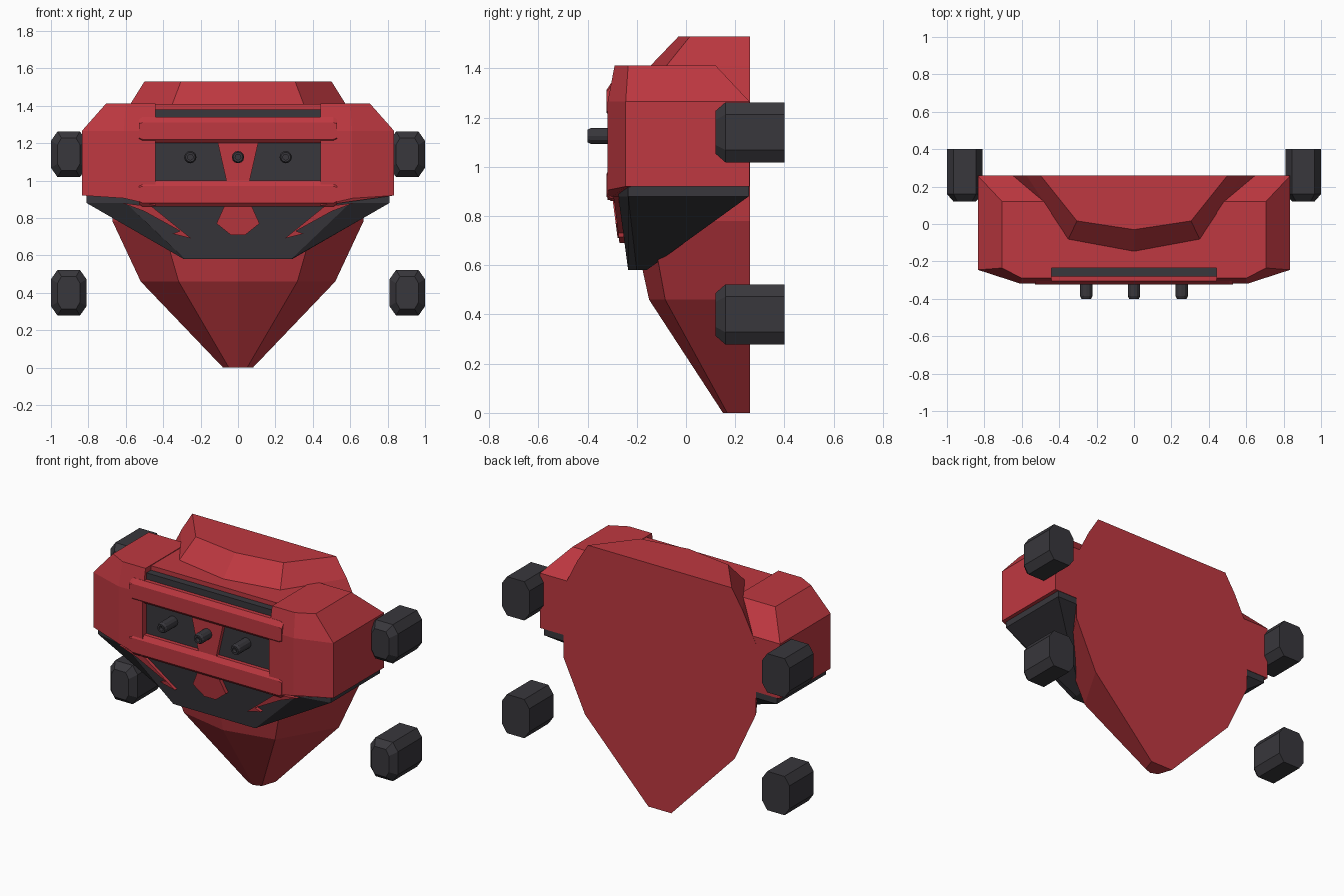
import bpy, bmesh, math

cube = bpy.data.objects.get("Cube")
if cube:
    bpy.data.objects.remove(cube, do_unlink=True)


def make_material(name, rgb):
    mat = bpy.data.materials.new(name)
    mat.use_nodes = True
    mat.diffuse_color = (*rgb, 1)
    mat.node_tree.nodes["Principled BSDF"].inputs["Base Color"].default_value = (*rgb, 1)
    return mat


RED = make_material("red paint", (0.52, 0.04, 0.052))
DARK = make_material("dark grey", (0.04, 0.038, 0.045))


def loft(name, rings, mat):
    """Skin a closed solid through rings of equal point count."""
    bm = bmesh.new()
    loops = [[bm.verts.new(p) for p in ring] for ring in rings]
    for a, b in zip(loops, loops[1:]):
        n = len(a)
        for i in range(n):
            j = (i + 1) % n
            bm.faces.new((a[i], a[j], b[j], b[i]))
    bm.faces.new(loops[0])
    bm.faces.new(loops[-1])
    bmesh.ops.recalc_face_normals(bm, faces=bm.faces)
    mesh = bpy.data.meshes.new(name)
    bm.to_mesh(mesh)
    bm.free()
    mesh.materials.append(mat)
    obj = bpy.data.objects.new(name, mesh)
    bpy.context.collection.objects.link(obj)
    return obj


def mirrored(half):
    """Close a half outline (x, y, z) across x = 0."""
    return half + [(-x, y, z) for x, y, z in reversed(half) if x > 0]


def plate(name, outline, front, back, mat):
    """Front-facing plate; front and back give y for a height z."""
    return loft(name, [[(x, f(z), z) for x, z in outline] for f in (front, back)], mat)


# Shield-shaped main body: height, half width, front y
BACK = 0.26
sections = [(0, 0.08, 0.15), (0.46, 0.52, -0.15), (0.78, 0.67, -0.22),
            (1.22, 0.67, -0.22), (1.41, 0.575, -0.145), (1.53, 0.50, -0.03)]
rings = []
for z, w, f in sections:
    crease = f + (BACK - f) * 0.16
    rings.append(mirrored([(w, BACK, z), (w * 0.61, crease, z), (0, f, z)]))
loft("main_body", rings, RED)

# Dark tapered skirt under the shoulders
skirt_rings = []
for z in (0.92, 0.88):
    skirt_rings.append(mirrored([(0.81, 0.255, z), (0.81, -0.235, z), (0.6, -0.275, z)]))
skirt_rings.append(mirrored([(0.29, -0.16, 0.58), (0.29, -0.2, 0.58), (0.285, -0.235, 0.58)]))
loft("lower_skirt", skirt_rings, DARK)


def skirt_front(z):
    return -0.275 + (0.88 - z) * 0.13


# Deck between the shoulders, and the recessed front panel
def box(name, w, y0, y1, z0, z1, mat):
    loft(name, [[(-w, y0, z), (w, y0, z), (w, y1, z), (-w, y1, z)] for z in (z0, z1)], mat)


box("top_deck", 0.46, -0.235, 0.15, 1.0, 1.408, RED)
box("front_panel", 0.5, -0.28, 0.0, 0.87, 1.38, DARK)

# Red bars across the panel, with chamfered ends
for name, top in (("upper_bar", 1.34), ("lower_bar", 1.0)):
    profile = [(-0.2, 0), (-0.305, 0), (-0.324, -0.03),
               (-0.324, -0.12), (-0.305, -0.14), (-0.2, -0.14)]
    bar = []
    for x, squash in ((-0.53, 0.82), (-0.51, 1), (0.51, 1), (0.53, 0.82)):
        bar.append([(x, y, top - 0.07 + (dz + 0.07) * squash) for y, dz in profile])
    loft(name, bar, RED)

# Central red plates
plate("centre_plate", [(-0.11, 1.21), (0.11, 1.21), (0.06, 0.99), (-0.06, 0.99)],
      lambda z: -0.305, lambda z: -0.27, RED)
plate("skirt_badge",
      [(-0.07, 0.87), (0.07, 0.87), (0.115, 0.77), (0.04, 0.71), (-0.04, 0.71), (-0.115, 0.77)],
      lambda z: skirt_front(z) - 0.025, skirt_front, RED)

# Three pins with hollow tips
for name, x in (("right_pin", -0.255), ("centre_pin", 0), ("left_pin", 0.255)):
    pin = []
    for y, r in ((-0.26, 0.033), (-0.385, 0.033), (-0.4, 0.026), (-0.4, 0.015), (-0.375, 0.015)):
        angles = [math.tau * i / 12 for i in range(12)]
        pin.append([(x + r * math.cos(a), y, 1.125 + r * math.sin(a)) for a in angles])
    loft(name, pin, DARK)

for side, s in (("left", 1), ("right", -1)):
    # Faceted shoulder block
    low = [(0.835, 0.258), (0.835, -0.245), (0.61, -0.318), (0.44, -0.318), (0.44, 0.258)]
    top = [(0.705, 0.12), (0.705, -0.235), (0.6, -0.29), (0.44, -0.29), (0.44, 0.12)]
    base = [0.92, 0.92, 0.905, 0.865, 0.92]
    loft(side + "_shoulder",
         [[(s * x, y, z) for (x, y), z in zip(low, base)],
          [(s * x, y, 1.265) for x, y in low],
          [(s * x, y, 1.412) for x, y in top]], RED)

    # Slanted red strip on the skirt
    strip = [(0.25, 0.69), (0.35, 0.715), (0.31, 0.73), (0.5, 0.835), (0.62, 0.88), (0.46, 0.86)]
    plate(side + "_skirt_strip", [(s * x, z) for x, z in strip],
          lambda z: skirt_front(z) - 0.02, lambda z: skirt_front(z) + 0.02, RED)

    # Chamfered wheel blocks
    for level, zc in (("upper", 1.14), ("lower", 0.4)):
        wheel = []
        for y, inset in ((0.12, 0.035), (0.16, 0), (0.4, 0)):
            hx, hz = 0.095 - inset, 0.122 - inset
            cx, cz = 0.035 - inset * 0.4, 0.05 - inset * 0.4
            quarter = [(hx, hz - cz), (hx - cx, hz)]
            half = quarter + [(-x, z) for x, z in reversed(quarter)]
            outline = half + [(-x, -z) for x, z in half]
            wheel.append([(s * (0.905 + x), y, zc + z) for x, z in outline])
        loft(f"{side}_{level}_wheel", wheel, DARK)
